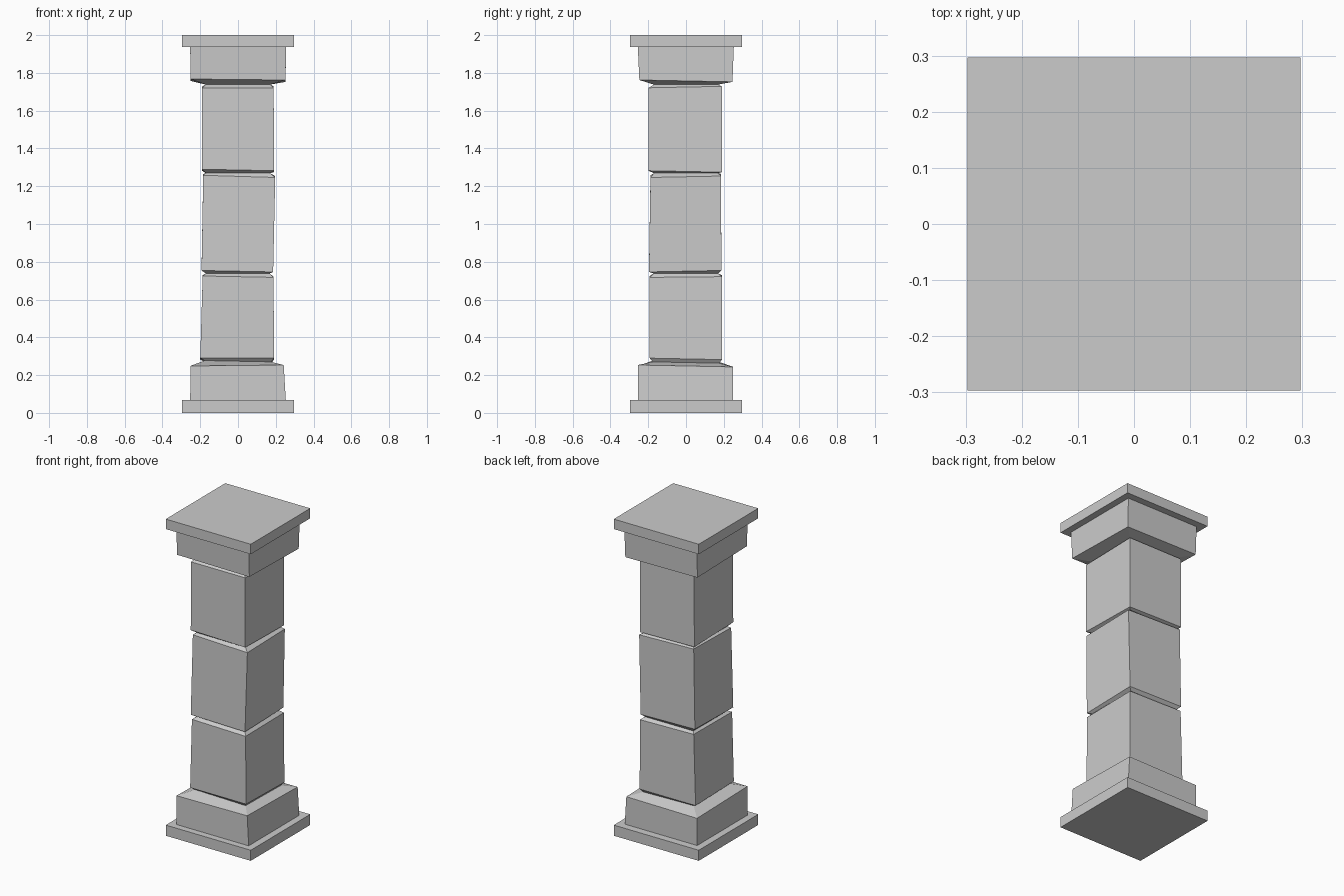
import bpy, bmesh


def loft(name, rings):
    """Closed square column; ring = (z, x0, x1, y0, y1, tilt along x, tilt along y)."""
    bm = bmesh.new()
    loops = []
    for z, x0, x1, y0, y1, tx, ty in rings:
        corners = [(x0, y0), (x1, y0), (x1, y1), (x0, y1)]
        loops.append([bm.verts.new((x, y, z + tx * x + ty * y)) for x, y in corners])
    bm.faces.new(loops[0])
    bm.faces.new(loops[-1])
    for a, b in zip(loops, loops[1:]):
        for i in range(4):
            j = (i + 1) % 4
            bm.faces.new((a[i], a[j], b[j], b[i]))
    bmesh.ops.recalc_face_normals(bm, faces=bm.faces)
    mesh = bpy.data.meshes.new(name)
    bm.to_mesh(mesh)
    bm.free()
    obj = bpy.data.objects.new(name, mesh)
    bpy.context.collection.objects.link(obj)
    return obj


def slab(name, z0, z1, r=0.297):
    return loft(name, [(z, -r, r, -r, r, 0, 0) for z in (z0, z1)])


# Flat slabs at the foot and head
slab("bottom_slab", 0.0, 0.067)
slab("top_slab", 1.937, 2.0)

# Slightly uneven stone shaft with plinth, grooved joints and capital
loft("stone_shaft", [
    # plinth
    (0.067, -0.253, 0.253, -0.255, 0.250, 0, 0),
    (0.246, -0.252, 0.242, -0.254, 0.250, 0.01, -0.02),
    (0.270, -0.176, 0.176, -0.176, 0.176, -0.02, -0.02),
    # lower block
    (0.286, -0.200, 0.191, -0.192, 0.190, 0, -0.02),
    (0.723, -0.187, 0.188, -0.193, 0.190, -0.02, 0.01),
    (0.738, -0.170, 0.168, -0.170, 0.170, 0, 0),
    # middle block
    (0.754, -0.193, 0.186, -0.196, 0.187, -0.02, 0.02),
    (1.256, -0.184, 0.197, -0.188, 0.186, -0.03, 0.02),
    (1.269, -0.170, 0.170, -0.170, 0.170, 0, 0),
    # upper block
    (1.282, -0.191, 0.190, -0.199, 0.190, -0.02, -0.02),
    (1.725, -0.190, 0.189, -0.198, 0.190, 0, 0.02),
    (1.738, -0.170, 0.170, -0.170, 0.170, 0, 0),
    # capital
    (1.760, -0.252, 0.252, -0.247, 0.246, -0.01, -0.02),
    (1.937, -0.253, 0.254, -0.255, 0.253, 0, 0),
])
